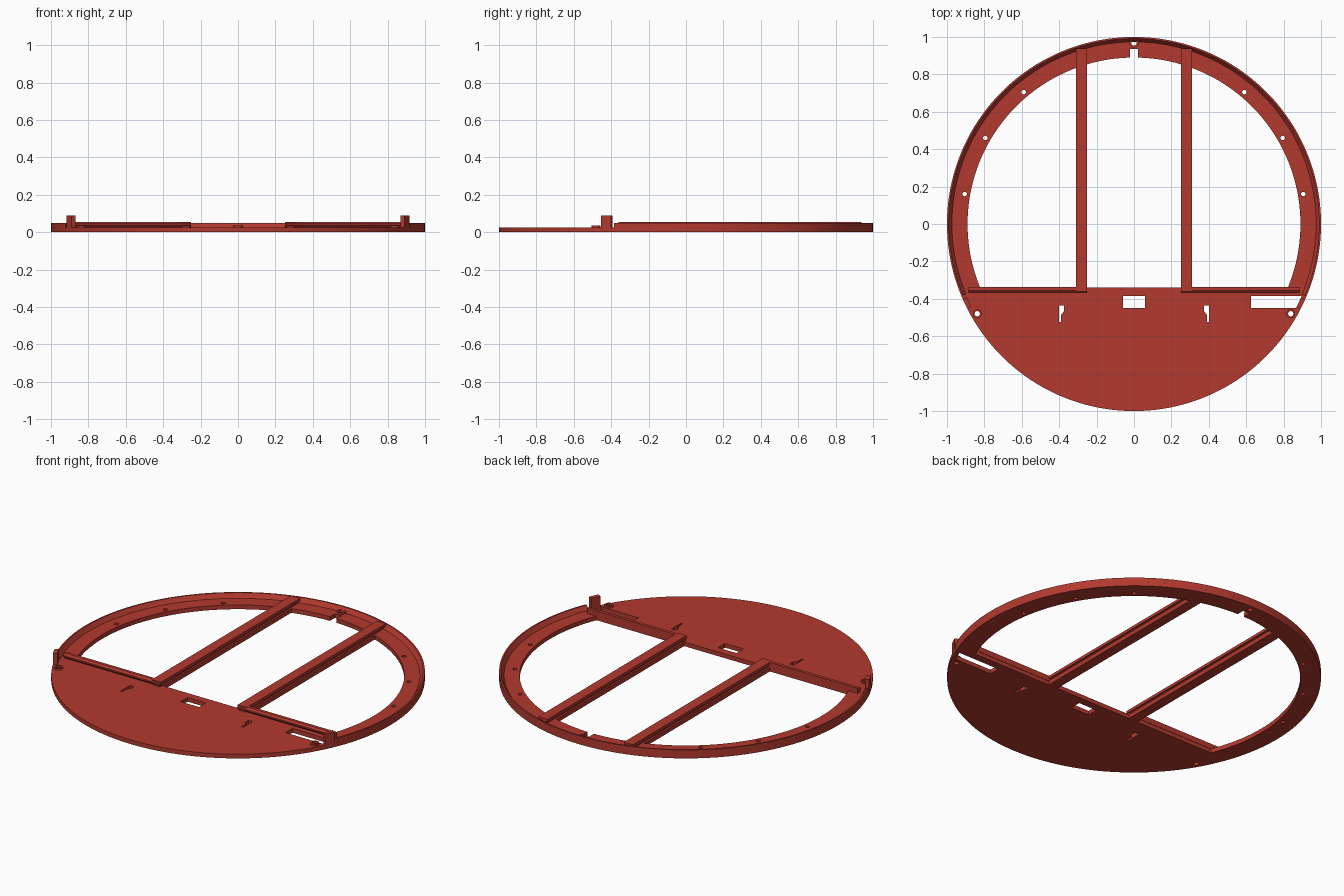
import bpy, bmesh, math

if "Cube" in bpy.data.objects:
    bpy.data.objects.remove(bpy.data.objects["Cube"])

red = bpy.data.materials.new("brick_red")
red.use_nodes = True
colour = (0.45, 0.042, 0.028, 1)
red.diffuse_color = colour
red.node_tree.nodes["Principled BSDF"].inputs["Base Color"].default_value = colour

PLATE = 0.025
RIM_TOP = 0.05
RAIL_TOP = 0.055


def finish(name, bm):
    """Turn a bmesh into a named, coloured object with sharp edges kept."""
    bmesh.ops.remove_doubles(bm, verts=bm.verts, dist=0.0001)
    bmesh.ops.recalc_face_normals(bm, faces=bm.faces)
    mesh = bpy.data.meshes.new(name)
    bm.to_mesh(mesh)
    bm.free()
    mesh.materials.clear()
    mesh.materials.append(red)
    obj = bpy.data.objects.new(name, mesh)
    bpy.context.collection.objects.link(obj)
    bpy.ops.object.select_all(action='DESELECT')
    obj.select_set(True)
    bpy.context.view_layer.objects.active = obj
    bpy.ops.object.shade_smooth_by_angle(angle=math.radians(30))
    return obj


def arc(r, a, b, n, cx=0, cy=0):
    """Points on a circle from angle a to b."""
    return [(cx + r * math.cos(a + (b - a) * i / n),
             cy + r * math.sin(a + (b - a) * i / n)) for i in range(n + 1)]


def circle(r, cx=0, cy=0, n=20):
    return arc(r, 0, math.tau, n, cx, cy)[:-1]


def rect(x0, x1, y0, y1):
    return [(x0, y0), (x1, y0), (x1, y1), (x0, y1)]


def mirror(points):
    return [(-x, y) for x, y in points]


def prism(name, loops, z0, z1):
    """Extrude an outline (first loop) with holes (other loops) upwards."""
    curve = bpy.data.curves.new(name, 'CURVE')
    curve.dimensions = '2D'
    curve.fill_mode = 'BOTH'
    curve.extrude = (z1 - z0) / 2
    for loop in loops:
        spline = curve.splines.new('POLY')
        spline.points.add(len(loop) - 1)
        for p, (x, y) in zip(spline.points, loop):
            p.co = (x, y, 0, 1)
        spline.use_cyclic_u = True
    helper = bpy.data.objects.new(name + "_outline", curve)
    bpy.context.collection.objects.link(helper)
    graph = bpy.context.evaluated_depsgraph_get()
    mesh = bpy.data.meshes.new_from_object(helper.evaluated_get(graph))
    bm = bmesh.new()
    bm.from_mesh(mesh)
    bmesh.ops.translate(bm, verts=bm.verts, vec=(0, 0, (z0 + z1) / 2))
    bpy.data.objects.remove(helper)
    bpy.data.meshes.remove(mesh)
    return finish(name, bm)


def loft(name, sections):
    """Skin a row of matching closed cross-sections and cap both ends."""
    bm = bmesh.new()
    rings = [[bm.verts.new(p) for p in s] for s in sections]
    n = len(rings[0])
    for a, b in zip(rings, rings[1:]):
        for i in range(n):
            j = (i + 1) % n
            bm.faces.new((a[i], a[j], b[j], b[i]))
    bm.faces.new(rings[0])
    bm.faces.new(rings[-1][::-1])
    return finish(name, bm)


# Base plate: disc with a large window, notch, slots and screw holes
inner, edge_y, notch = 0.89, -0.34, 0.022
start = math.asin(edge_y / inner)
gap = math.acos(notch / inner)
window = (arc(inner, start, gap, 50) + [(notch, 0.935), (-notch, 0.935)]
          + arc(inner, math.pi - gap, math.pi - start, 50))
key_slot = [(0.40, -0.525), (0.40, -0.435), (0.373, -0.435),
            (0.373, -0.465), (0.389, -0.485), (0.389, -0.525)]
end_slot = [(0.625, -0.45), (0.866, -0.45), (0.897, -0.385), (0.625, -0.385)]
screws = [(0.59, 0.705), (0.795, 0.46), (0.905, 0.16)]
bosses = {"back_boss": (0, 0.967), "left_boss": (0.838, -0.48),
          "right_boss": (-0.838, -0.48)}
holes = [window, rect(-0.06, 0.06, -0.45, -0.385), end_slot,
         key_slot, mirror(key_slot)]
holes += [circle(0.012, s * x, y) for x, y in screws for s in (1, -1)]
holes += [circle(0.014, x, y) for x, y in bosses.values()]
prism("base_plate", [circle(1, n=160)] + holes, 0, PLATE)

# Low collars around the three mounting holes
for name, (x, y) in bosses.items():
    prism(name, [circle(0.024, x, y), circle(0.014, x, y)], PLATE - 0.002, 0.035)

# Raised rim with a sloping inner face
rim_profile = [(0.972, PLATE - 0.002), (1, PLATE - 0.002), (1, RIM_TOP),
               (0.991, RIM_TOP)]
rim_start = math.asin(-0.385)
steps = 140
sections = []
for i in range(steps + 1):
    a = rim_start + (math.pi - 2 * rim_start) * i / steps
    sections.append([(r * math.cos(a), r * math.sin(a), z) for r, z in rim_profile])
loft("rim", sections)

# Upright tabs that follow the edge of the disc
a0, a1 = math.asin(-0.455), math.asin(-0.402)
tab = arc(1, a0, a1, 4) + arc(0.976, a1, a0, 4)
prism("left_tab", [tab], 0.001, 0.09)
prism("right_tab", [mirror(tab)], 0.001, 0.09)

# Grooved bars running front to back, and undercut rails along the plate edge
bar_profile = [(0.25, 0.0005), (0.31, 0.0005), (0.31, PLATE), (0.30, PLATE),
               (0.30, 0.038), (0.31, 0.038), (0.31, RAIL_TOP),
               (0.25, RAIL_TOP), (0.25, 0.038), (0.26, 0.038),
               (0.26, PLATE), (0.25, PLATE)]
rail_profile = [(-0.338, PLATE - 0.002), (-0.338, RAIL_TOP),
                (-0.356, RAIL_TOP), (-0.367, 0.046), (-0.367, 0.038),
                (-0.352, PLATE - 0.002)]
for side, s in (("left", 1), ("right", -1)):
    loft(side + "_bar", [[(s * x, y, z) for x, z in bar_profile]
                         for y in (-0.362, 0.937)])
    loft(side + "_rail", [[(s * x, y, z) for y, z in rail_profile]
                          for x in (0.252, 0.885)])
